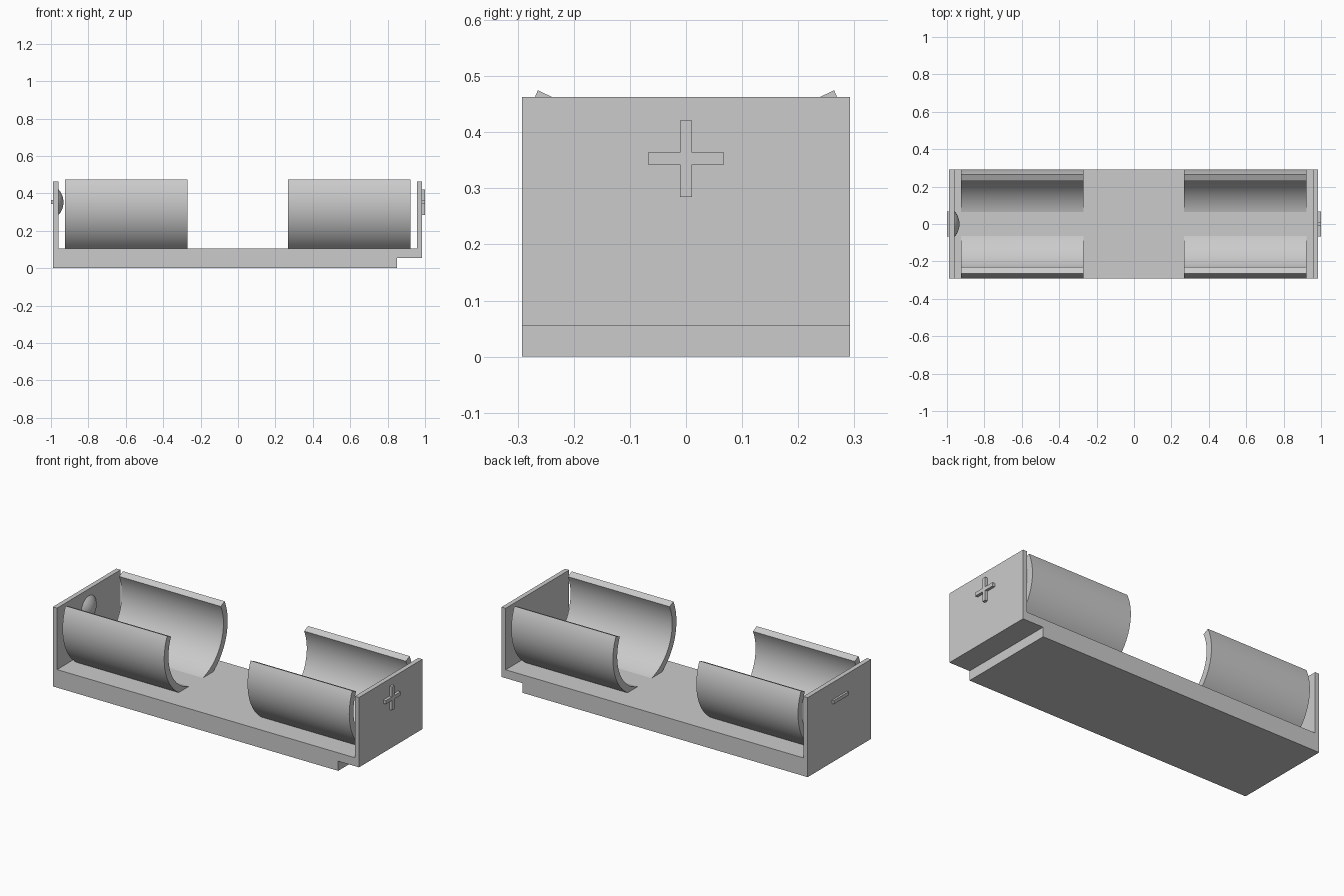
import bpy, bmesh, math
from mathutils import Matrix, Vector

if "Cube" in bpy.data.objects:
    bpy.data.objects.remove(bpy.data.objects["Cube"], do_unlink=True)

# Single plastic colour
grey = bpy.data.materials.new("light_grey_plastic")
grey.use_nodes = True
colour = (0.6, 0.6, 0.6, 1)
grey.diffuse_color = colour
grey.node_tree.nodes["Principled BSDF"].inputs["Base Color"].default_value = colour

HALF = 0.292        # half width of the holder, also outer clip radius
INNER = 0.253       # inner clip radius
AXIS = 0.35         # height of the cell axis
FLOOR = 0.105
LEFT, RIGHT = -0.988, 0.984
WALL = 0.027
TOP = 0.463


def finish(bm, name, smooth=False):
    bmesh.ops.recalc_face_normals(bm, faces=bm.faces)
    mesh = bpy.data.meshes.new(name)
    bm.to_mesh(mesh)
    bm.free()
    mesh.materials.append(grey)
    obj = bpy.data.objects.new(name, mesh)
    bpy.context.collection.objects.link(obj)
    if smooth:
        bpy.ops.object.select_all(action="DESELECT")
        obj.select_set(True)
        bpy.context.view_layer.objects.active = obj
        bpy.ops.object.shade_smooth_by_angle(angle=math.radians(30))
    return obj


def prism(name, points, travel, smooth=False):
    """Extrude a closed outline along a vector."""
    bm = bmesh.new()
    face = bm.faces.new([bm.verts.new(p) for p in points])
    result = bmesh.ops.extrude_face_region(bm, geom=[face], use_keep_orig=True)
    moved = [v for v in result["geom"] if isinstance(v, bmesh.types.BMVert)]
    bmesh.ops.translate(bm, verts=moved, vec=Vector(travel))
    return finish(bm, name, smooth)


# Floor with both end walls and the step under the positive end
outline = [(LEFT, 0), (0.85, 0), (0.85, 0.056), (RIGHT, 0.056), (RIGHT, TOP),
           (RIGHT - WALL, TOP), (RIGHT - WALL, FLOOR),
           (LEFT + WALL, FLOOR), (LEFT + WALL, TOP), (LEFT, TOP)]
prism("base_tray", [(x, -HALF, z) for x, z in outline], (0, 2 * HALF, 0))


# Curved cell clips, open at the top with radial lips
def arc(radius, x, steps=64):
    start, end = math.radians(-205.3), math.radians(25.3)
    angles = [start + (end - start) * i / steps for i in range(steps + 1)]
    return [(x, radius * math.cos(a), AXIS + radius * math.sin(a)) for a in angles]


for name, x0, x1 in (("negative_clip", -0.926, -0.271), ("positive_clip", 0.266, 0.921)):
    prism(name, arc(HALF, x0) + arc(INNER, x0)[::-1], (x1 - x0, 0, 0), True)

# Polarity marks raised on the outer walls
ARM, BAR, MID = 0.068, 0.0105, 0.353
plus = [(BAR, BAR), (BAR, ARM), (-BAR, ARM), (-BAR, BAR), (-ARM, BAR), (-ARM, -BAR),
        (-BAR, -BAR), (-BAR, -ARM), (BAR, -ARM), (BAR, -BAR), (ARM, -BAR), (ARM, BAR)]
prism("plus_mark", [(RIGHT, y, MID + z) for y, z in plus], (1 - RIGHT, 0, 0))
minus = [(-ARM, -BAR), (ARM, -BAR), (ARM, BAR), (-ARM, BAR)]
prism("minus_mark", [(LEFT, y, MID + z) for y, z in minus], (-1 - LEFT, 0, 0))

# Domed contact on the inside of the negative wall
CAP, RISE = 0.07, 0.028
ball = (CAP ** 2 + RISE ** 2) / (2 * RISE)
sweep = math.asin(CAP / ball)
bm = bmesh.new()
profile = [bm.verts.new((ball * math.cos(sweep * i / 8) - ball + RISE, 0,
                         ball * math.sin(sweep * i / 8))) for i in range(9)]
edges = [bm.edges.new(pair) for pair in zip(profile, profile[1:])]
bmesh.ops.spin(bm, geom=profile + edges, cent=(0, 0, 0), axis=(1, 0, 0),
               angle=2 * math.pi, steps=40)
bmesh.ops.remove_doubles(bm, verts=bm.verts, dist=0.0002)
bmesh.ops.transform(bm, matrix=Matrix.Translation((LEFT + WALL, 0, MID)), verts=bm.verts)
finish(bm, "contact_dome", True)
